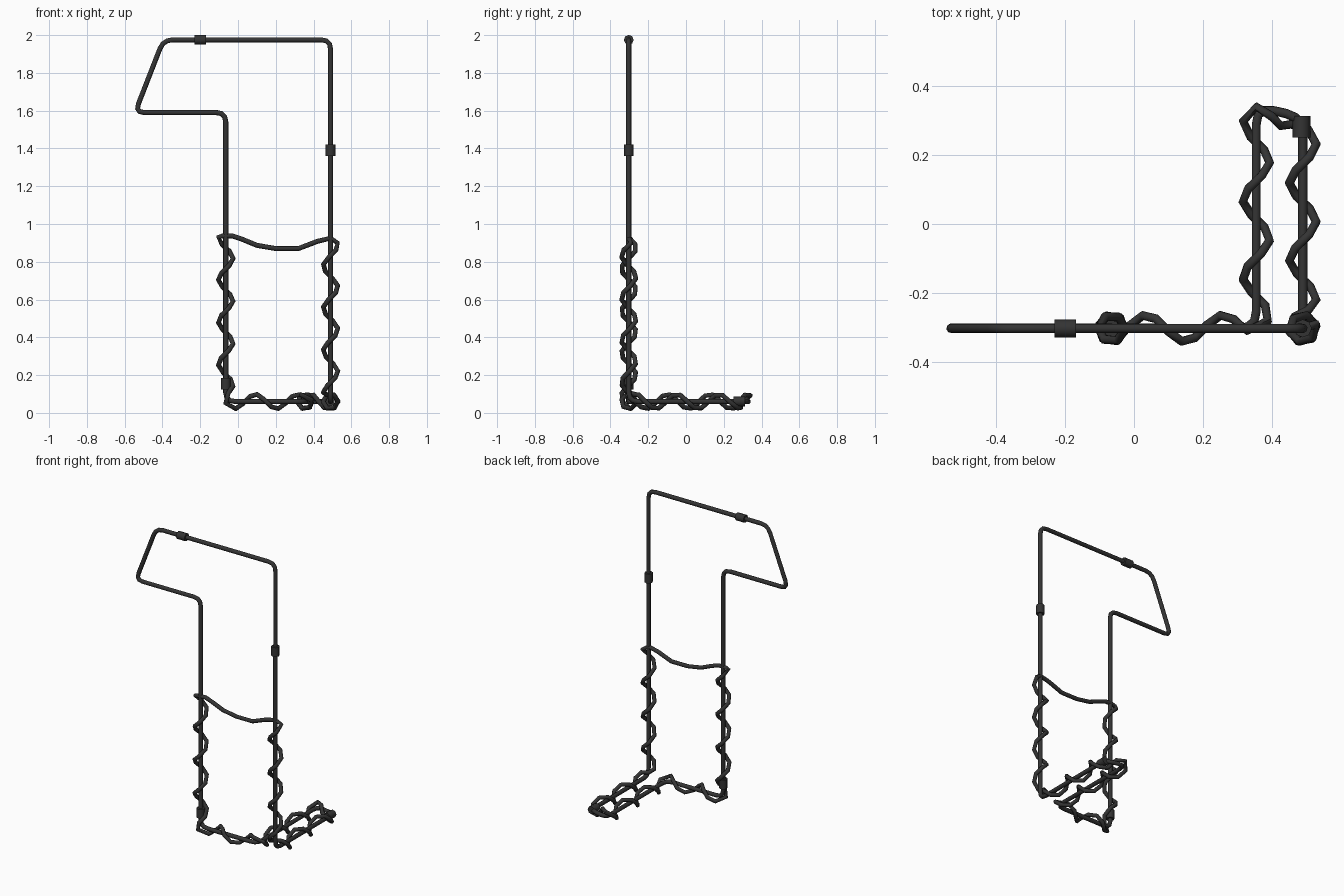
import bpy
from math import cos, sin, pi, radians
from mathutils import Vector

if "Cube" in bpy.data.objects:
    bpy.data.objects.remove(bpy.data.objects["Cube"])

mat = bpy.data.materials.new("dark grey rubber")
mat.use_nodes = True
colour = (0.034, 0.034, 0.034, 1)
mat.diffuse_color = colour
mat.node_tree.nodes["Principled BSDF"].inputs["Base Color"].default_value = colour

FRONT = -0.303           # plane of the upright frame
LEFT, RIGHT, LOW = 0.49, -0.065, 0.06


def rounded(points, radius, closed=False, steps=3):
    """Replace each corner of a polyline with a short curve."""
    pts = [Vector(p) for p in points]
    out = []
    for i, p in enumerate(pts):
        if not closed and i in (0, len(pts) - 1):
            out.append(p)
            continue
        a, b = pts[i - 1], pts[(i + 1) % len(pts)]
        start = p + (a - p).normalized() * min(radius, (a - p).length * 0.45)
        end = p + (b - p).normalized() * min(radius, (b - p).length * 0.45)
        for k in range(steps + 1):
            t = k / steps
            out.append(start * (1 - t) ** 2 + p * 2 * t * (1 - t) + end * t * t)
    return out


def tube(name, points, radius, closed=True):
    """Eight-sided tube along a path, turned into a mesh."""
    curve = bpy.data.curves.new(name, "CURVE")
    curve.dimensions = "3D"
    curve.bevel_depth = radius
    curve.bevel_resolution = 2
    curve.use_fill_caps = True
    spline = curve.splines.new("POLY")
    spline.points.add(len(points) - 1)
    for sp, p in zip(spline.points, points):
        sp.co = (*p, 1)
    spline.use_cyclic_u = closed
    curve.materials.append(mat)
    obj = bpy.data.objects.new(name, curve)
    bpy.context.collection.objects.link(obj)
    bpy.ops.object.select_all(action="DESELECT")
    obj.select_set(True)
    bpy.context.view_layer.objects.active = obj
    bpy.ops.object.convert(target="MESH")
    bpy.ops.object.shade_smooth_by_angle(angle=radians(50))


def walk(path, distance):
    """Point and direction at a distance along a polyline."""
    for a, b in zip(path, path[1:]):
        length = (b - a).length
        if distance <= length:
            break
        distance -= length
    direction = (b - a).normalized()
    return a + direction * distance, direction


# Main cable: lower run shared with the wrapped cord, then the upper frame
lower = [(RIGHT, FRONT, LOW), (0.355, FRONT, LOW), (0.355, 0.34, LOW),
         (LEFT, 0.31, LOW), (LEFT, FRONT, LOW)]
upper = [(LEFT, FRONT, 1.975), (-0.395, FRONT, 1.975),
         (-0.545, FRONT, 1.59), (RIGHT, FRONT, 1.59)]
tube("main_cable", rounded(lower + upper, 0.05, closed=True), 0.0138)

# Wrapped cord: helix carried along the lower run
path = rounded([(RIGHT, FRONT, 0.93)] + lower + [(LEFT, FRONT, 0.9)], 0.05)
total = sum((b - a).length for a, b in zip(path, path[1:]))
turns, per_turn, reach = 15.3, 6, 0.039
count = int(turns * per_turn)
side, previous = Vector((1, 0, 0)), Vector((0, 0, -1))
cord = []
for i in range(count + 1):
    t = i / count
    centre, direction = walk(path, total * t * 0.9999)
    side = previous.rotation_difference(direction) @ side
    previous = direction
    angle = pi + 2 * pi * turns * t
    cord.append(centre + reach * (cos(angle) * side
                                  + sin(angle) * direction.cross(side)))

# Sagging span that closes the cord
sag = [(0.49, 0.925), (0.42, 0.908), (0.32, 0.87), (0.2, 0.87),
       (0.1, 0.887), (0.02, 0.92), (-0.03, 0.937), (-0.08, 0.937)]
cord += [Vector((x, FRONT, z)) for x, z in sag]
tube("wrapped_cord", cord, 0.0132)

# Couplers on the main cable
couplers = {
    "top_coupler": ((-0.2, FRONT, 1.975), (1, 0, 0)),
    "upright_coupler": ((LEFT, FRONT, 1.39), (0, 0, 1)),
    "lower_coupler": ((RIGHT, FRONT, 0.155), (0, 0, 1)),
    "back_coupler": ((0.486, 0.282, LOW), (0, 1, 0)),
}
for name, (centre, axis) in couplers.items():
    c, half = Vector(centre), Vector(axis) * 0.031
    tube(name, [c - half, c + half], 0.026, closed=False)
